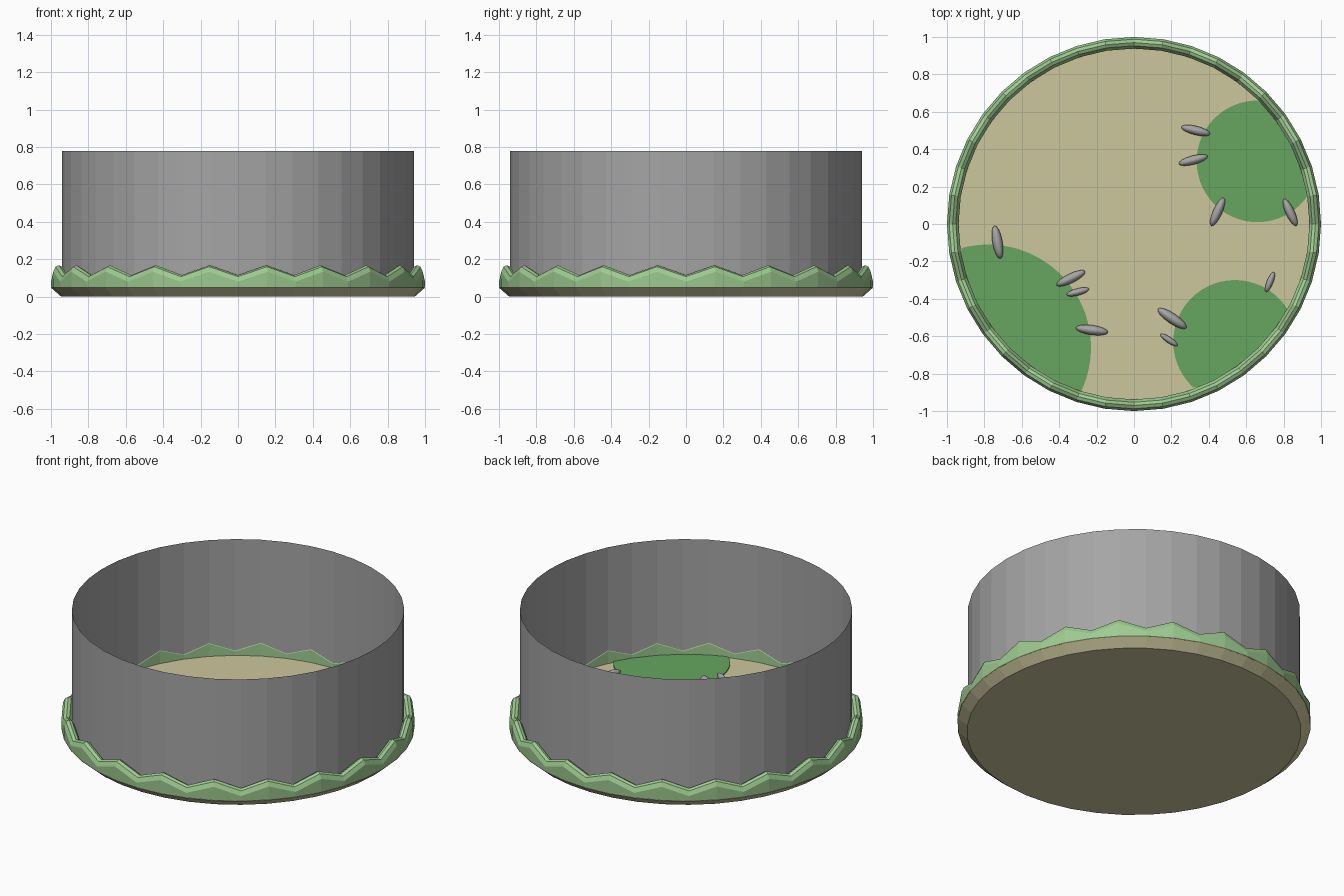
import bpy, bmesh, math
from mathutils import Vector, Matrix

if "Cube" in bpy.data.objects:
    bpy.data.objects.remove(bpy.data.objects["Cube"])

SEG = 40


def material(name, rgb):
    lin = [(c / 255 / 12.92) if c / 255 <= 0.04045 else ((c / 255 + 0.055) / 1.055) ** 2.4 for c in rgb]
    m = bpy.data.materials.new(name)
    m.diffuse_color = (*lin, 1)
    m.use_nodes = True
    m.node_tree.nodes["Principled BSDF"].inputs["Base Color"].default_value = m.diffuse_color
    return m


SAND = material("sand", (204, 199, 157))
LEAF = material("pale_green", (158, 203, 145))
POND = material("grass_green", (102, 166, 95))
GREY = material("stone_grey", (165, 165, 166))


def finish(name, bm, mat, normals=True):
    if normals:
        bmesh.ops.recalc_face_normals(bm, faces=bm.faces)
    me = bpy.data.meshes.new(name)
    bm.to_mesh(me)
    bm.free()
    me.materials.append(mat)
    ob = bpy.data.objects.new(name, me)
    bpy.context.collection.objects.link(ob)
    return ob


def lathe(name, profile, mat, closed=False, caps=False):
    """profile(i) gives the (radius, z) points at segment i"""
    bm = bmesh.new()
    rings = []
    for i in range(SEG):
        a = 2 * math.pi * i / SEG
        rings.append([bm.verts.new((r * math.cos(a), r * math.sin(a), z)) for r, z in profile(i)])
    n = len(rings[0])
    for i in range(SEG):
        p, q = rings[i], rings[(i + 1) % SEG]
        for j in range(n if closed else n - 1):
            k = (j + 1) % n
            bm.faces.new((p[j], q[j], q[k], p[k]))
    if caps:
        bm.faces.new([r[0] for r in rings])
        bm.faces.new([r[-1] for r in rings])
    return finish(name, bm, mat)


# sandy base dish
lathe("base", lambda i: [(0.945, 0), (1.0, 0.048), (0.97, 0.055)], SAND, caps=True)


# leafy rim with zigzag top
def rim(i):
    h = 0.168 if i % 2 else 0.115
    return [(0.998, 0.046), (1.0, h - 0.035), (0.988, h - 0.008), (0.97, h),
            (0.953, h - 0.008), (0.938, h - 0.035), (0.938, 0.046)]


lathe("zigzag_rim", rim, LEAF, closed=True)

# thin enclosing wall
lathe("wall", lambda i: [(0.94, 0.05), (0.94, 0.78)], GREY)


# ground patches, trimmed to the wall
def patch(name, cx, cy, r, top):
    c, big = Vector((cx, cy)), 0.94
    pts = []
    for i in range(144):
        a = 2 * math.pi * i / 144
        d = Vector((math.cos(a), math.sin(a)))
        if (c + d * r).length < big:
            pts.append(c + d * r)
        if (d * big - c).length < r:
            pts.append(d * big)
    mid = sum(pts, Vector((0, 0))) / len(pts)
    pts.sort(key=lambda p: math.atan2(p.y - mid.y, p.x - mid.x))
    bm = bmesh.new()
    f = bm.faces.new([bm.verts.new((p.x, p.y, 0.054)) for p in pts])
    ext = bmesh.ops.extrude_face_region(bm, geom=[f])
    up = [g for g in ext["geom"] if isinstance(g, bmesh.types.BMVert)]
    bmesh.ops.translate(bm, verts=up, vec=(0, 0, top - 0.054))
    finish(name, bm, POND)


patch("patch_right", 0.66, 0.335, 0.325, 0.058)
patch("patch_left", -0.78, -0.66, 0.55, 0.058)
patch("patch_front", 0.54, -0.63, 0.33, 0.062)

# slim stones round the patches: x, y, length, angle
STONES = [(0.33, 0.5, 0.16, -14), (0.317, 0.342, 0.16, 15), (0.447, 0.065, 0.165, 66),
          (0.835, 0.062, 0.16, -65), (0.727, -0.31, 0.115, 68), (0.204, -0.505, 0.185, -34),
          (0.187, -0.62, 0.11, -34), (-0.73, -0.097, 0.18, -80), (-0.337, -0.29, 0.17, 26),
          (-0.3, -0.363, 0.125, 15), (-0.225, -0.567, 0.175, -8)]
for n, (x, y, length, ang) in enumerate(STONES):
    bm = bmesh.new()
    bmesh.ops.create_uvsphere(bm, u_segments=16, v_segments=10, radius=1)
    bm.transform(Matrix.Translation((x, y, 0.065)) @ Matrix.Rotation(math.radians(ang), 4, 'Z')
                 @ Matrix.Diagonal((length / 2, length * 0.15, length * 0.2, 1)))
    for f in bm.faces:
        f.smooth = True
    finish("stone_%d" % (n + 1), bm, GREY)
